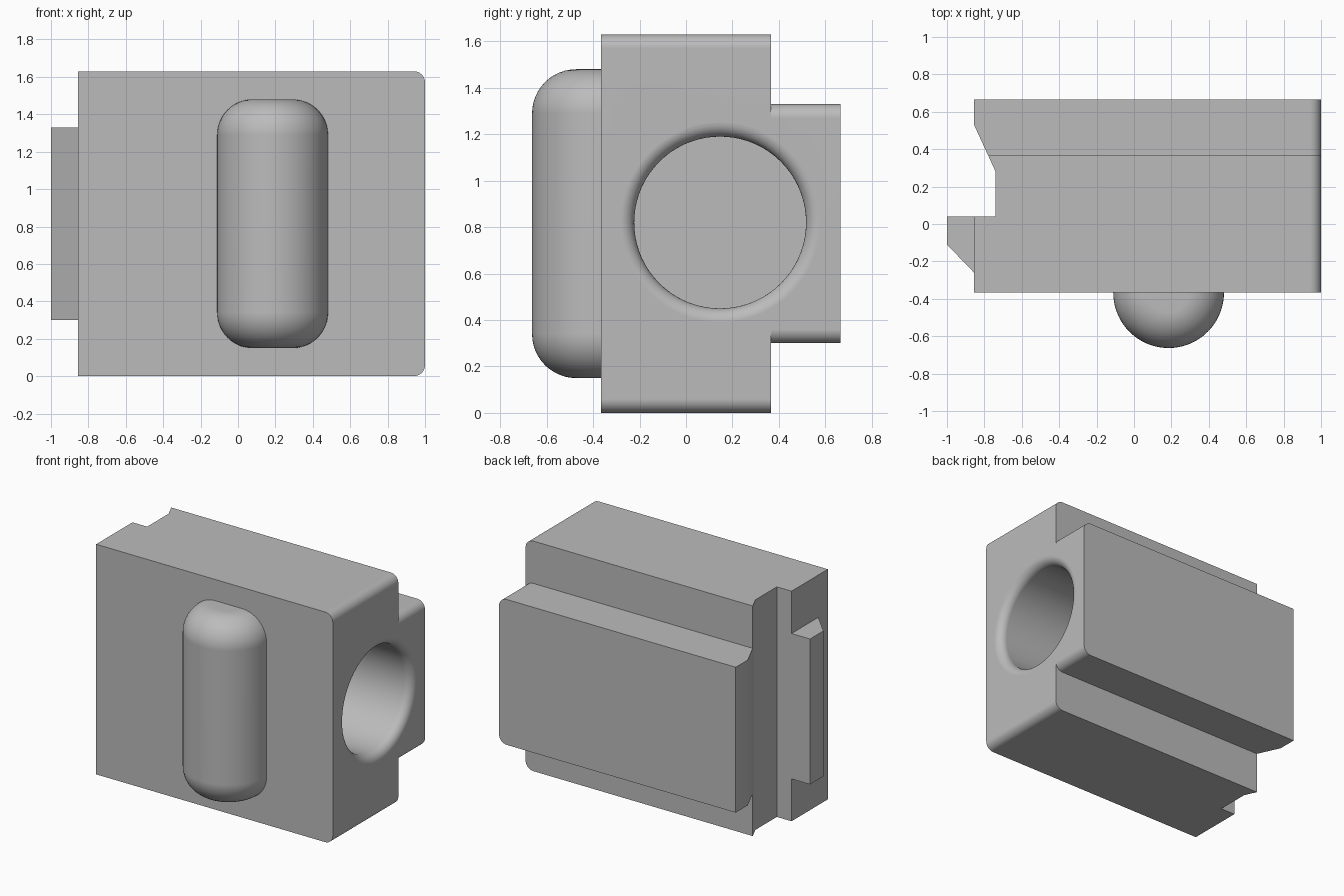
import bpy, bmesh
from math import sin, cos, pi
from mathutils import Matrix, Vector

cube = bpy.data.objects.get("Cube")
if cube:
    bpy.data.objects.remove(cube, do_unlink=True)

grey = bpy.data.materials.new("plain grey")
grey.use_nodes = True
grey.diffuse_color = (0.5, 0.5, 0.5, 1)
grey.node_tree.nodes["Principled BSDF"].inputs["Base Color"].default_value = grey.diffuse_color

HEIGHT = 1.63
STEP_LOW, STEP_HIGH = 0.30, 1.33
ROUND = 0.06
FRONT, MIDDLE = -0.367, 0.367


def finish(name, bm):
    bmesh.ops.recalc_face_normals(bm, faces=bm.faces)
    mesh = bpy.data.meshes.new(name)
    bm.to_mesh(mesh)
    bm.free()
    mesh.materials.append(grey)
    obj = bpy.data.objects.new(name, mesh)
    bpy.context.collection.objects.link(obj)
    return obj


def prism(name, outline, low, high, rounded=True):
    """Extrude an xy outline upward, rounding its long edges on the left end."""
    bm = bmesh.new()
    base = bm.faces.new([bm.verts.new((x, y, low)) for x, y in outline])
    top = bmesh.ops.extrude_face_region(bm, geom=[base])["geom"]
    bmesh.ops.translate(bm, vec=(0, 0, high - low),
                        verts=[v for v in top if isinstance(v, bmesh.types.BMVert)])
    if rounded:
        edges = [e for e in bm.edges
                 if all(v.co.x > 0.99 for v in e.verts)
                 and abs(e.verts[0].co.z - e.verts[1].co.z) < 0.001]
        bmesh.ops.bevel(bm, geom=edges, offset=ROUND, segments=8,
                        profile=0.5, affect='EDGES')
    return finish(name, bm)


def revolve(name, profile, angle, steps, place):
    """Spin a (radius, height) profile about z, then move it into place."""
    bm = bmesh.new()
    verts = [bm.verts.new((r, 0, h)) for r, h in profile]
    edges = [bm.edges.new(pair) for pair in zip(verts, verts[1:])]
    bmesh.ops.spin(bm, geom=verts + edges, axis=(0, 0, 1), cent=(0, 0, 0),
                   angle=angle, steps=steps)
    bmesh.ops.remove_doubles(bm, verts=bm.verts, dist=0.0001)
    bm.transform(place)
    return finish(name, bm)


def combine(target, other, operation):
    mod = target.modifiers.new("combine", 'BOOLEAN')
    mod.operation, mod.solver, mod.object = operation, 'EXACT', other
    bpy.context.view_layer.objects.active = target
    bpy.ops.object.modifier_apply(modifier=mod.name)
    bpy.data.objects.remove(other, do_unlink=True)


def smooth(obj):
    bpy.ops.object.select_all(action='DESELECT')
    obj.select_set(True)
    bpy.context.view_layer.objects.active = obj
    bpy.ops.object.shade_smooth_by_angle(angle=pi / 6)
    mod = obj.modifiers.new("clean shading", 'WEIGHTED_NORMAL')
    mod.keep_sharp = True


# Main block with the groove in its right end
body = prism("body", [(1, FRONT), (1, MIDDLE), (-0.78, MIDDLE), (-0.74, 0.28),
                      (-0.74, 0.04), (-0.855, 0.04), (-0.855, FRONT)], 0, HEIGHT)

# Raised block on the back
back = prism("back_block", [(1, MIDDLE), (1, 0.665), (-0.855, 0.665),
                            (-0.855, 0.53), (-0.78, MIDDLE)], STEP_LOW, STEP_HIGH)
combine(body, back, 'UNION')

# Blind round bore with a soft rim in the left end
bore, floor = 0.37, -0.4
rim = [(bore + ROUND * (1 - cos(t)), 1 - ROUND + ROUND * sin(t))
       for t in (i * pi / 16 for i in range(9))]
profile = [(0, floor), (bore, floor)] + rim + [(bore + ROUND, 1.1), (0, 1.1)]
place = Matrix.Translation((0, 0.147, 0.82)) @ Matrix.Rotation(pi / 2, 4, 'Y')
cutter = revolve("bore_cutter", profile, 2 * pi, 72, place)
combine(body, cutter, 'DIFFERENCE')
smooth(body)

# Hooked tab on the right end
prism("latch_tab", [(-0.855, 0.04), (-1, 0.04), (-1, -0.11), (-0.855, -0.26)],
      STEP_LOW, STEP_HIGH, rounded=False)

# Half-round handle with rounded ends on the front
radius, corner, low, high = 0.296, 0.19, 0.15, 1.48
arc = [(radius - corner + corner * sin(t), corner * (1 - cos(t)))
       for t in (i * pi / 24 for i in range(13))]
profile = ([(0, low)] + [(r, low + h) for r, h in arc]
           + [(r, high - h) for r, h in reversed(arc)] + [(0, high)])
place = Matrix.Translation((0.185, FRONT, 0)) @ Matrix.Rotation(pi, 4, 'Z')
handle = revolve("front_handle", profile, pi, 36, place)
# Spun half must face outward from the front
bm = bmesh.new()
bm.from_mesh(handle.data)
centre = sum((f.calc_center_median() for f in bm.faces), Vector()) / len(bm.faces)
for f in bm.faces:
    if f.normal.dot(f.calc_center_median() - centre) < 0:
        f.normal_flip()
bm.to_mesh(handle.data)
bm.free()
smooth(handle)
